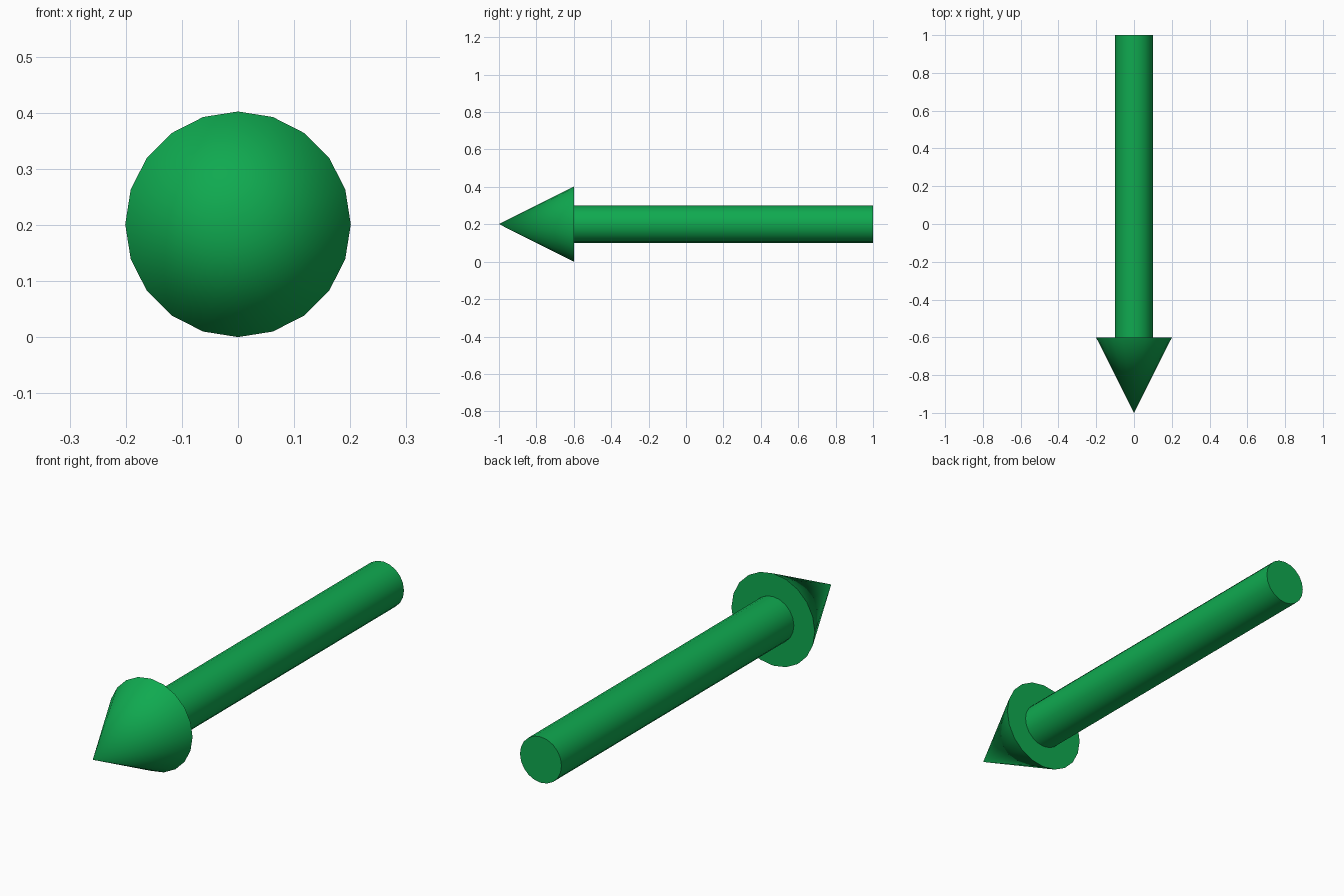
import bpy
import math

if "Cube" in bpy.data.objects:
    bpy.data.objects.remove(bpy.data.objects["Cube"])

SIDES = 20
R = 0.201  # head radius, also the height of the axis

mat = bpy.data.materials.new("green")
mat.diffuse_color = (0.005, 0.40, 0.08, 1)
mat.use_nodes = True
mat.node_tree.nodes["Principled BSDF"].inputs["Base Color"].default_value = mat.diffuse_color


def finish(name):
    ob = bpy.context.object
    ob.name = name
    ob.data.materials.append(mat)
    bpy.ops.object.transform_apply(location=False, rotation=True, scale=True)
    bpy.ops.object.shade_smooth_by_angle(angle=math.radians(40))


# Round shaft running to the back
bpy.ops.mesh.primitive_cylinder_add(vertices=SIDES, radius=0.1, depth=1.6,
                                    location=(0, 0.2, R),
                                    rotation=(math.pi / 2, 0, 0))
finish("arrow_shaft")

# Cone head pointing to the front
bpy.ops.mesh.primitive_cone_add(vertices=SIDES, radius1=R, radius2=0, depth=0.4,
                                location=(0, -0.8, R),
                                rotation=(math.pi / 2, 0, 0))
finish("arrow_head")
